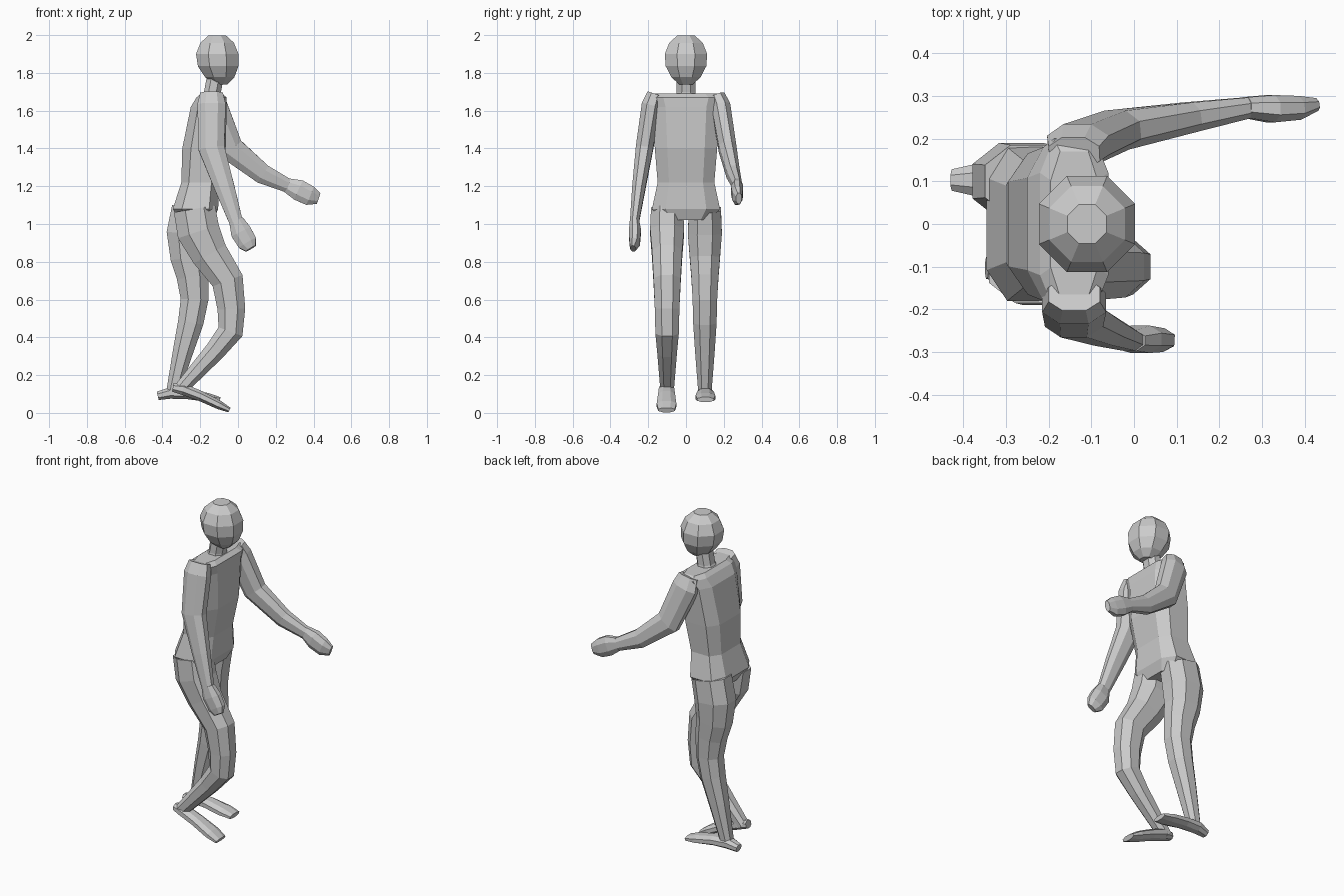
import bpy
import bmesh
from math import cos, pi, sin
from mathutils import Vector

cube = bpy.data.objects.get("Cube")
if cube:
    bpy.data.objects.remove(cube)

grey = bpy.data.materials.new("plain_grey")
grey.use_nodes = True
colour = (0.6, 0.6, 0.6, 1)
grey.diffuse_color = colour
grey.node_tree.nodes["Principled BSDF"].inputs["Base Color"].default_value = colour

UP = Vector((0, 0, 1))
ACROSS = Vector((0, 1, 0))


def section(flat):
    """Chamfered square with eight corners; flat is how much of each side is straight."""
    quarter = [Vector((1, flat)), Vector((flat, 1))]
    corners = []
    for turn in range(4):
        corners += quarter
        quarter = [Vector((-p.y, p.x)) for p in quarter]
    return corners


def path_direction(centres, index):
    """Average direction of the path before and after one station."""
    here = centres[index]
    ahead = centres[min(index + 1, len(centres) - 1)] - here
    behind = here - centres[max(index - 1, 0)]
    return (ahead.normalized() + behind.normalized()).normalized()


def loft(name, centres, widths, depths, flat=0.45, level=False):
    """Skin a closed faceted tube over a path with given half-widths and half-depths."""
    bm = bmesh.new()
    loops = []
    for index, (centre, width, depth) in enumerate(zip(centres, widths, depths)):
        along = UP if level else path_direction(centres, index)
        side = (ACROSS - along * ACROSS.dot(along)).normalized()
        front = along.cross(side)
        loops.append([bm.verts.new(centre + side * width * p.x + front * depth * p.y)
                      for p in section(flat)])
    for lower, upper in zip(loops, loops[1:]):
        for corner in range(len(lower)):
            before = corner - 1
            bm.faces.new((lower[before], lower[corner], upper[corner], upper[before]))
    bm.faces.new(loops[0])
    bm.faces.new(loops[-1])
    bmesh.ops.recalc_face_normals(bm, faces=bm.faces)
    mesh = bpy.data.meshes.new(name)
    bm.to_mesh(mesh)
    bm.free()
    mesh.materials.append(grey)
    bpy.context.collection.objects.link(bpy.data.objects.new(name, mesh))


def limb(name, side, stations, offsets, widths, root_ratio, tip_ratio):
    """Loft a limb on one side; depth over width runs from the root to the tip ratio."""
    centres = [Vector((x, side * y, z)) for (x, z), y in zip(stations, offsets)]
    last = len(widths) - 1
    depths = [width * (root_ratio + (tip_ratio - root_ratio) * index / last)
              for index, width in enumerate(widths)]
    loft(name, centres, widths, depths)


def trunk_part(name, rings, flat):
    """Loft level rings of (centre x, height, half-width, half-depth)."""
    centres = [Vector((x, 0, z)) for x, z, width, depth in rings]
    widths = [ring[2] for ring in rings]
    depths = [ring[3] for ring in rings]
    loft(name, centres, widths, depths, flat, level=True)


# Trunk from the crotch to the shoulders, and the neck
trunk_part("torso", [
    (-.22, 1.02, .13, .09),
    (-.225, 1.08, .18, .12),
    (-.2, 1.22, .15, .1),
    (-.18, 1.4, .165, .115),
    (-.155, 1.62, .18, .095),
    (-.14, 1.67, .2, .08),
    (-.14, 1.69, .17, .055),
], flat=0.6)
trunk_part("neck", [
    (-.15, 1.65, .06, .06),
    (-.135, 1.7, .05, .045),
    (-.12, 1.78, .05, .045),
], flat=0.45)

# Egg-shaped head, narrower towards the chin
head_rings = []
for step in range(6):
    angle = pi * (0.12 + 0.15 * step)
    height = 1.87 - 0.14 * cos(angle)
    chin = max(0, cos(angle))
    radius = 0.115 * sin(angle) * (1 - 0.15 * chin)
    head_rings.append((-.11 + 0.02 * chin, height, radius, radius))
trunk_part("head", head_rings, flat=0.42)

# Arms share their girth: the right one hangs, the left one reaches forward
right, left = -1, 1
arm_paths = {
    right: [(-.14, 1.69), (-.14, 1.63), (-.14, 1.4), (-.07, 1.19), (-.01, 1.01)],
    left: [(-.14, 1.68), (-.13, 1.62), (-.04, 1.4), (.13, 1.265), (.27, 1.2)],
}
hand_paths = {
    right: [(-.01, 1.02), (.015, .96), (.05, .9), (.068, .87)],
    left: [(.26, 1.205), (.32, 1.18), (.38, 1.15), (.425, 1.135)],
}

# Legs share their girth: the right one is bent, the left one trails
leg_paths = {
    right: [(-.23, 1.08), (-.21, .96), (-.15, .84), (-.055, .7),
            (-.035, .55), (-.04, .43), (-.12, .33), (-.31, .12)],
    left: [(-.24, 1.08), (-.265, .95), (-.26, .82), (-.24, .72),
           (-.23, .6), (-.25, .48), (-.29, .33), (-.345, .11)],
}
foot_paths = {
    right: [(-.345, .135), (-.29, .125), (-.2, .09), (-.1, .042), (-.045, .015)],
    left: [(-.425, .09), (-.36, .105), (-.27, .1), (-.16, .082), (-.095, .07)],
}

for side, word in ((right, "right"), (left, "left")):
    limb(word + "_arm", side, arm_paths[side],
         [.165, .185, .22, .25, .273], [.04, .05, .046, .035, .024], 1.5, 1.5)
    limb(word + "_hand", side, hand_paths[side],
         [.273, .27, .272, .28], [.024, .032, .028, .015], 1.6, 2)
    limb(word + "_leg", side, leg_paths[side],
         [.1] * 8, [.085, .09, .08, .072, .065, .062, .052, .035], 1.3, 1)
    limb(word + "_foot", side, foot_paths[side],
         [.103] * 5, [.025, .04, .045, .052, .044], 0.9, 0.3)
